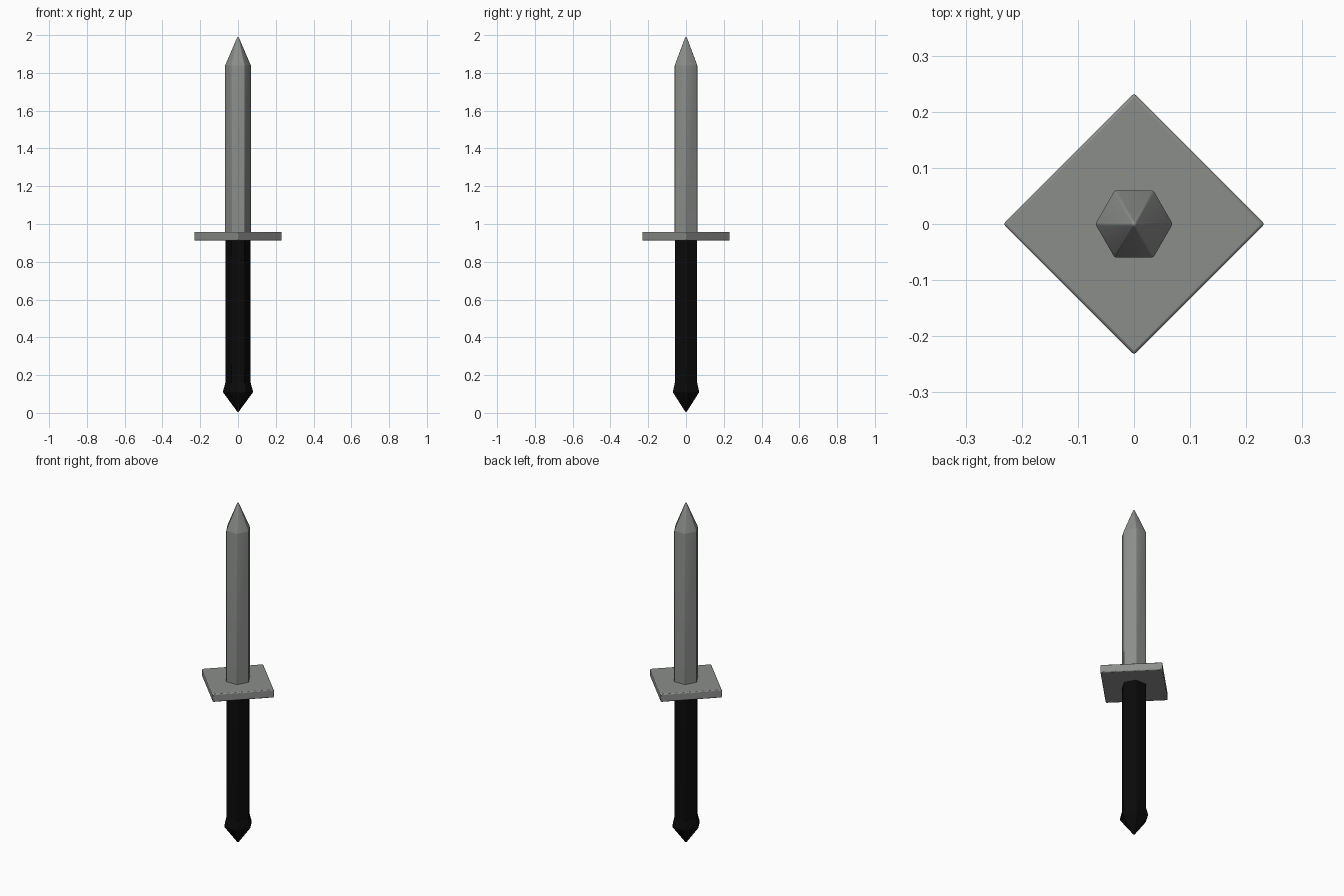
import bpy
import math

cube = bpy.data.objects.get("Cube")
if cube:
    bpy.data.objects.remove(cube, do_unlink=True)


def make_material(name, color):
    mat = bpy.data.materials.new(name)
    mat.use_nodes = True
    mat.diffuse_color = color
    mat.node_tree.nodes["Principled BSDF"].inputs["Base Color"].default_value = color
    return mat


def lathe(name, sides, profile, mat, bevel):
    """Stack regular rings of (radius, height); a zero radius makes a point."""
    verts, faces, rings = [], [], []
    for radius, z in profile:
        count = sides if radius > 0 else 1
        rings.append([len(verts) + i for i in range(count)])
        for i in range(count):
            a = math.tau * i / sides
            verts.append((radius * math.cos(a), radius * math.sin(a), z))
    for low, high in zip(rings, rings[1:]):
        for i in range(sides):
            j = (i + 1) % sides
            if len(low) == 1:
                faces.append((low[0], high[j], high[i]))
            elif len(high) == 1:
                faces.append((low[i], low[j], high[0]))
            else:
                faces.append((low[i], low[j], high[j], high[i]))
    if len(rings[0]) > 1:
        faces.append(rings[0][::-1])
    if len(rings[-1]) > 1:
        faces.append(rings[-1])
    mesh = bpy.data.meshes.new(name)
    mesh.from_pydata(verts, [], faces)
    mesh.materials.append(mat)
    obj = bpy.data.objects.new(name, mesh)
    bpy.context.collection.objects.link(obj)

    # Slightly softened edges
    mod = obj.modifiers.new("soft_edges", "BEVEL")
    mod.width = bevel
    mod.segments = 2
    mod.limit_method = "ANGLE"
    mod.angle_limit = math.radians(20)
    bpy.ops.object.select_all(action="DESELECT")
    obj.select_set(True)
    bpy.context.view_layer.objects.active = obj
    bpy.ops.object.shade_smooth_by_angle(angle=math.radians(35))
    return obj


steel = make_material("steel_grey", (0.26, 0.27, 0.26, 1))
black = make_material("grip_black", (0.003, 0.003, 0.003, 1))

# Six-sided blade with a pointed tip
lathe("blade", 6, [(0.069, 0.93), (0.069, 1.84), (0, 2.0)], steel, 0.003)

# Square guard turned corner-forward
lathe("guard", 4, [(0.233, 0.912), (0.233, 0.958)], steel, 0.005)

# Six-sided grip
lathe("grip", 6, [(0.068, 0.12), (0.068, 0.93)], black, 0.003)

# Flared pommel ending in a point
lathe("pommel", 6, [(0, 0), (0.081, 0.11), (0.068, 0.16)], black, 0.003)
